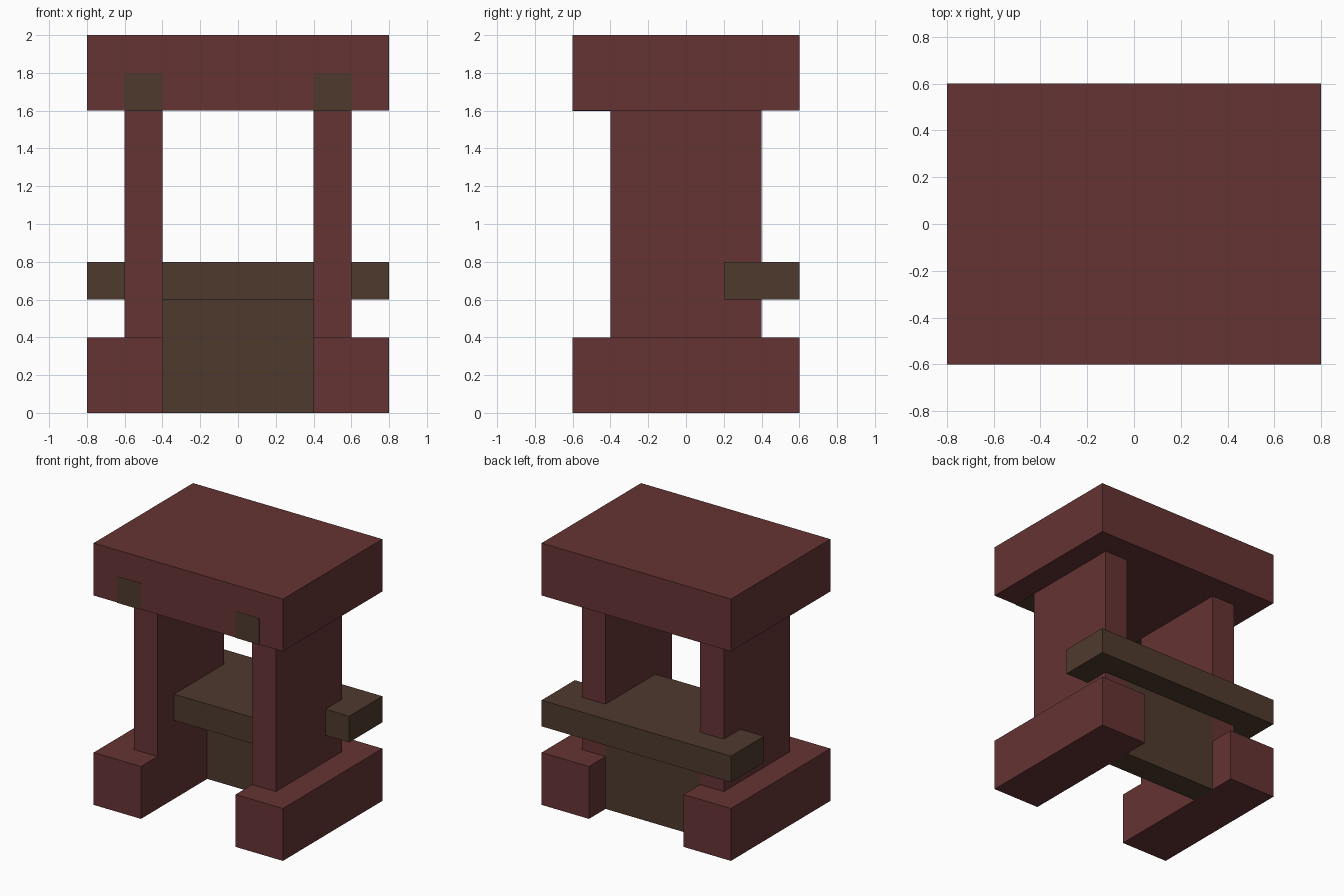
import bpy
import bmesh

if "Cube" in bpy.data.objects:
    bpy.data.objects.remove(bpy.data.objects["Cube"])


def material(name, rgb):
    m = bpy.data.materials.new(name)
    m.diffuse_color = (*rgb, 1.0)
    m.use_nodes = True
    m.node_tree.nodes["Principled BSDF"].inputs["Base Color"].default_value = m.diffuse_color
    return m


RED = material("dark red", (0.133, 0.0335, 0.0335))
BROWN = material("dark brown", (0.0782, 0.0423, 0.0265))


def prism(name, outline, z0, z1, mat):
    """Extrude a flat xy outline from z0 up to z1."""
    bm = bmesh.new()
    face = bm.faces.new([bm.verts.new((x, y, z0)) for x, y in outline])
    ext = bmesh.ops.extrude_face_region(bm, geom=[face])["geom"]
    top = [v for v in ext if isinstance(v, bmesh.types.BMVert)]
    bmesh.ops.translate(bm, vec=(0, 0, z1 - z0), verts=top)
    bmesh.ops.recalc_face_normals(bm, faces=bm.faces)
    mesh = bpy.data.meshes.new(name)
    bm.to_mesh(mesh)
    bm.free()
    mesh.materials.append(mat)
    obj = bpy.data.objects.new(name, mesh)
    bpy.context.collection.objects.link(obj)
    return obj


def box(name, x, y, z, mat):
    outline = [(x[0], y[0]), (x[1], y[0]), (x[1], y[1]), (x[0], y[1])]
    return prism(name, outline, z[0], z[1], mat)


# Roof block across both posts
box("roof", (-0.8, 0.8), (-0.6, 0.6), (1.6, 2.0), RED)

for side, s in (("left", -1), ("right", 1)):
    def span(a, b):
        return tuple(sorted((s * a, s * b)))

    # Foot runner, side post, and bracket inlaid in the roof front
    box(side + "_foot", span(0.4, 0.8), (-0.6, 0.6), (0.0, 0.4), RED)
    box(side + "_post", span(0.4, 0.6), (-0.4, 0.4), (0.4, 1.6), RED)
    box(side + "_bracket", span(0.4, 0.6), (-0.602, -0.4), (1.598, 1.8), BROWN)

# T-shaped seat: slab between the posts, wide bar at the back
prism("seat", [(-0.4, -0.2), (0.4, -0.2), (0.4, 0.2), (0.8, 0.2),
               (0.8, 0.6), (-0.8, 0.6), (-0.8, 0.2), (-0.4, 0.2)],
      0.6, 0.8, BROWN)

# Upright panel under the seat
box("support_panel", (-0.4, 0.4), (0.2, 0.4), (0.0, 0.6), BROWN)
